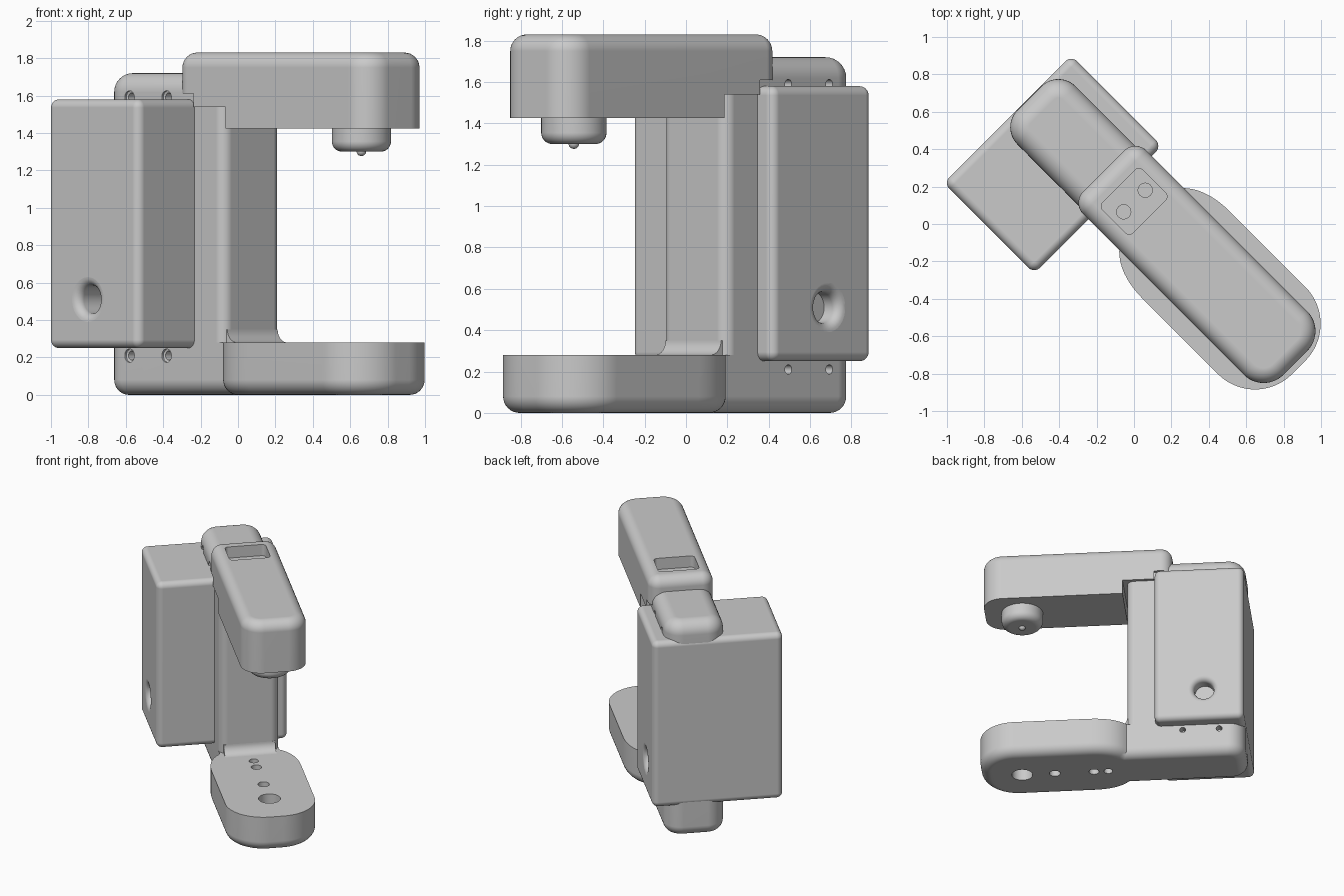
import bpy, bmesh, math
from mathutils import Matrix

if "Cube" in bpy.data.objects:
    bpy.data.objects.remove(bpy.data.objects["Cube"])

# Everything is modelled in a straight local frame, then turned 45 degrees
TURN = Matrix.Rotation(-math.pi / 4, 4, 'Z')
grey = bpy.data.materials.new("plain_grey")
grey.diffuse_color = (0.59, 0.59, 0.59, 1)
grey.use_nodes = True
grey.node_tree.nodes["Principled BSDF"].inputs["Base Color"].default_value = grey.diffuse_color


def arc(cx, cy, r, a0, a1, n=12):
    return [(cx + r * math.cos(math.radians(a0 + (a1 - a0) * i / n)),
             cy + r * math.sin(math.radians(a0 + (a1 - a0) * i / n))) for i in range(n + 1)]


def bezier(p0, p1, p2, n=10):
    return [tuple((1 - t) ** 2 * a + 2 * t * (1 - t) * b + t * t * c
                  for a, b, c in zip(p0, p1, p2)) for t in [i / n for i in range(n + 1)]]


def round_rect(u0, u1, v0, v1, rb, rf):
    return (arc(u0 + rb, v0 + rb, rb, 180, 270) + arc(u1 - rf, v0 + rf, rf, 270, 360)
            + arc(u1 - rf, v1 - rf, rf, 0, 90) + arc(u0 + rb, v1 - rb, rb, 90, 180))


def circle(u, v, r, n=32):
    return arc(u, v, r, 0, 360, n)[:-1]


def rounded(z0, z1, rb=0, rt=0, n=8):
    """Side profile as (inset, z) with optional bottom and top fillets."""
    angles = [math.pi / 2 * i / n for i in range(n + 1)]
    low = [(rb * (1 - math.sin(a)), z0 + rb * (1 - math.cos(a))) for a in angles] if rb else [(0, z0)]
    top = [(rt * (1 - math.cos(a)), z1 - rt * (1 - math.sin(a))) for a in angles] if rt else [(0, z1)]
    return low + top


def prism(name, outline, profile, matrix=None):
    """Stack inset copies of an outline and cap both ends."""
    n = len(outline)
    normals = []
    for i in range(n):
        (ax, ay), (bx, by) = outline[i - 1], outline[(i + 1) % n]
        px, py = outline[i]
        l1 = math.hypot(px - ax, py - ay) or 1
        l2 = math.hypot(bx - px, by - py) or 1
        tx, ty = (px - ax) / l1 + (bx - px) / l2, (py - ay) / l1 + (by - py) / l2
        l = math.hypot(tx, ty) or 1
        normals.append((ty / l, -tx / l))
    bm = bmesh.new()
    rings = [[bm.verts.new((p[0] - m[0] * d, p[1] - m[1] * d, z))
              for p, m in zip(outline, normals)] for d, z in profile]
    for a, b in zip(rings, rings[1:]):
        for i in range(n):
            j = (i + 1) % n
            bm.faces.new((a[i], a[j], b[j], b[i]))
    bm.faces.new(rings[0][::-1])
    bm.faces.new(rings[-1])
    bmesh.ops.recalc_face_normals(bm, faces=bm.faces)
    bm.transform(TURN @ (matrix or Matrix()))
    me = bpy.data.meshes.new(name)
    bm.to_mesh(me)
    bm.free()
    me.materials.append(grey)
    ob = bpy.data.objects.new(name, me)
    bpy.context.collection.objects.link(ob)
    return ob


def block(u0, u1, v0, v1, z0, z1):
    return prism("cutter", [(u0, v0), (u1, v0), (u1, v1), (u0, v1)], [(0, z0), (0, z1)])


def side_lathe(u, z, r, v_face, sign, profile):
    """Round cutter entering a side face; profile is (inset, depth)."""
    m = Matrix.Translation((u, v_face, z)) @ Matrix.Rotation(sign * math.pi / 2, 4, 'X')
    return prism("cutter", circle(0, 0, r), profile, m)


def activate(ob):
    bpy.ops.object.select_all(action='DESELECT')
    ob.select_set(True)
    bpy.context.view_layer.objects.active = ob


def cut(ob, cutters):
    activate(ob)
    for c in cutters:
        mod = ob.modifiers.new("cut", 'BOOLEAN')
        mod.operation, mod.solver, mod.object = 'DIFFERENCE', 'EXACT', c
        bpy.ops.object.modifier_apply(modifier=mod.name)
        bpy.data.objects.remove(c)


def screw_holes(z):
    """Countersunk holes on one side, plain holes on the other."""
    sunk = [(0, -0.02), (0, 0.012), (0.012, 0.016), (0.012, 0.06)]
    plain = [(0, -0.02), (0, 0.06)]
    return [side_lathe(u, z, r, v, s, p) for u in (-0.40, -0.68)
            for v, s, r, p in ((-0.14, -1, 0.036, sunk), (0.30, 1, 0.023, plain))]


# Base: narrow rear block widening into a rounded foot
base_outline = (arc(-0.742, -0.01, 0.13, 180, 270)
                + bezier((0.03, -0.14), (0.12, -0.25), (0.32, -0.25))
                + arc(0.885, 0.03, 0.28, 270, 360, 20) + arc(0.885, 0.13, 0.28, 0, 90, 20)
                + bezier((0.32, 0.41), (0.12, 0.41), (0.03, 0.30))
                + arc(-0.742, 0.17, 0.13, 90, 180))
base = prism("base", base_outline, rounded(0, 0.28, rb=0.08))
cut(base, [prism("cutter", circle(u, 0.083, r), [(0, -0.1), (0, 0.4)])
           for u, r in ((0.85, 0.08), (0.60, 0.042), (0.30, 0.038), (0.19, 0.034))]
    + screw_holes(0.21))

# Upright column and its rounded top, which runs into the head
top_holes = lambda: [prism("cutter", circle(-0.085, v, 0.038), [(0, 1.66), (0, 1.9)]) for v in (0.007, 0.17)]
column = prism("column", round_rect(-0.872, 0.03, -0.14, 0.30, 0.13, 0.06), [(0, 0.28), (0, 1.55)])
column_top = prism("column_top", round_rect(-0.872, -0.01, -0.14, 0.30, 0.13, 0.12),
                   rounded(1.55, 1.72, rt=0.1))
cut(column_top, screw_holes(1.59) + top_holes())

# Fillet where the column meets the foot
side = Matrix.Translation((0, 0.27, 0)) @ Matrix.Rotation(math.pi / 2, 4, 'X')
fillet = prism("column_fillet", [(0.0, 0.28)] + arc(0.10, 0.35, 0.07, 270, 180) + [(0.0, 0.35)],
               [(0, 0.0), (0, 0.38)], side)

# Head: overhanging arm with stepped underside and a top pocket
head = prism("head", round_rect(-0.315, 1.135, -0.155, 0.325, 0.085, 0.15),
             rounded(1.425, 1.83, rt=0.08))
cut(head, [block(-0.5, 0.06, -0.4, 0.6, 1.3, 1.54), block(-0.5, -0.18, -0.4, 0.6, 1.31, 1.61),
           prism("cutter", round_rect(-0.20, 0.03, -0.065, 0.237, 0.03, 0.03),
                 [(0, 1.74), (0, 1.9)])] + top_holes())

# Nozzle housing and its small tip under the head
nozzle = prism("nozzle_housing", circle(0.85, 0.083, 0.158, 48), rounded(1.30, 1.43, rb=0.055))
tip = prism("nozzle_tip", circle(0.85, 0.083, 0.026, 24), rounded(1.277, 1.305, rb=0.0255))

# Motor box on the back, with a flared cable hole in each side
motor_box = prism("motor_box", round_rect(-0.875, -0.19, -0.565, 0.40, 0.045, 0.045),
                  rounded(0.25, 1.58, 0.044, 0.044))
flare = [(0, -0.02), (0, 0)] + [(0.045 * math.sin(a), 0.045 * (1 - math.cos(a)))
                                for a in [math.pi / 2 * i / 6 for i in range(1, 7)]]
cut(motor_box, [side_lathe(-0.57, 0.51, 0.12, v, s, flare + [(0.045, d)])
                for v, s, d in ((-0.565, -1, 0.3), (0.40, 1, 0.1))])

# Smooth shading that keeps hard edges
for ob in (base, column, column_top, fillet, head, nozzle, tip, motor_box):
    activate(ob)
    bpy.ops.object.shade_smooth_by_angle(angle=math.radians(28))
    ob.modifiers.new("even_normals", 'WEIGHTED_NORMAL').keep_sharp = True
